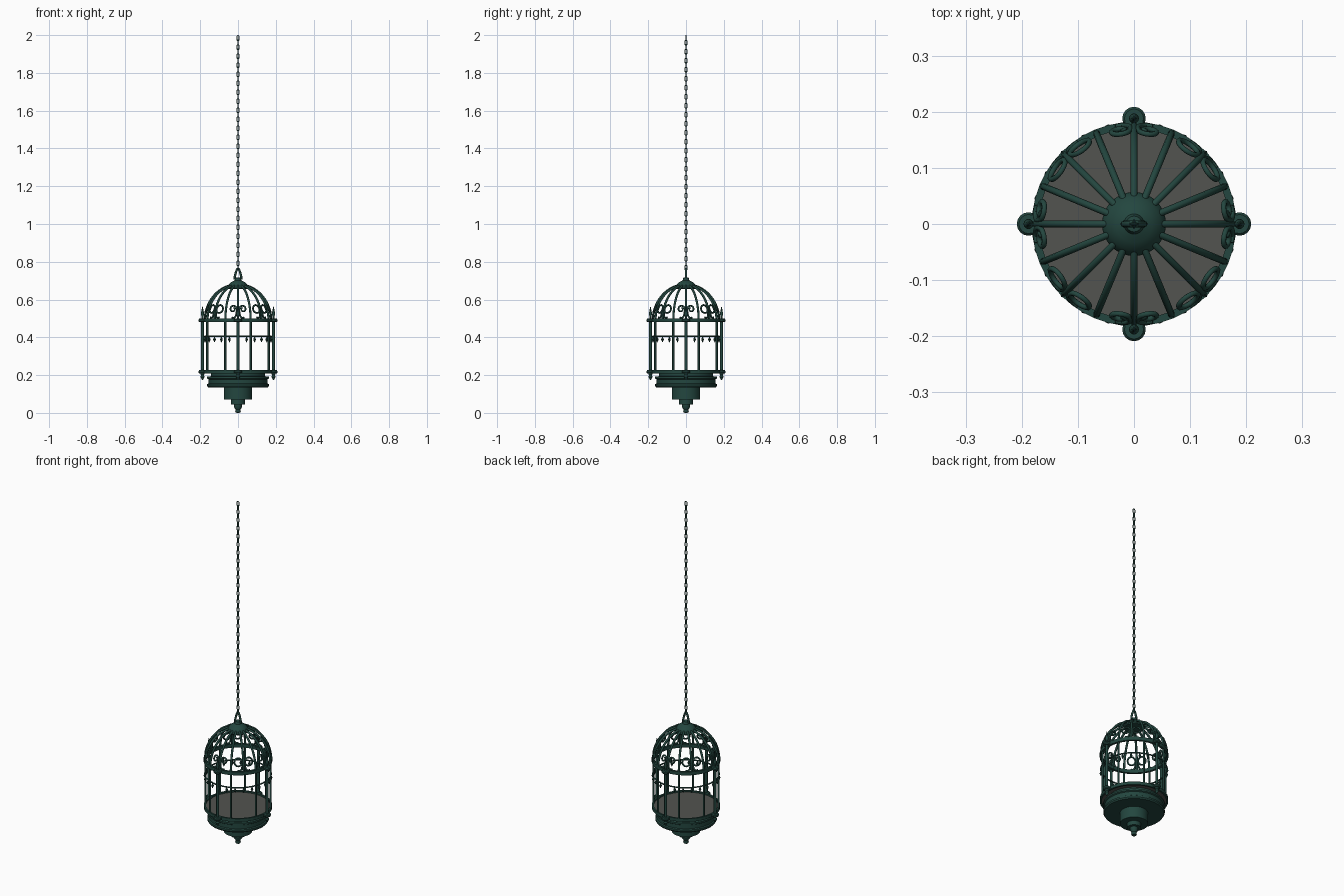
import bpy, bmesh, math
from math import sin, cos, pi, radians

if "Cube" in bpy.data.objects:
    bpy.data.objects.remove(bpy.data.objects["Cube"])


def material(name, rgb):
    m = bpy.data.materials.new(name)
    m.diffuse_color = (*rgb, 1)
    m.use_nodes = True
    m.node_tree.nodes["Principled BSDF"].inputs["Base Color"].default_value = m.diffuse_color
    return m


GREEN = material("dark green iron", (0.017, 0.062, 0.05))
GREY = material("grey floor", (0.085, 0.088, 0.08))


def finish(name, mesh, mat, angle=35):
    obj = bpy.data.objects.new(name, mesh)
    bpy.context.scene.collection.objects.link(obj)
    mesh.materials.clear()
    mesh.materials.append(mat)
    bpy.ops.object.select_all(action='DESELECT')
    obj.select_set(True)
    bpy.context.view_layer.objects.active = obj
    bpy.ops.object.shade_smooth_by_angle(angle=radians(angle))
    return obj


def lathe(name, profile, mat=GREEN, sides=32, places=((0, 0),), angle=35):
    """Turn an (r, z) profile around z, once at each (x, y) place."""
    bm = bmesh.new()
    for x, y in places:
        rings = []
        for r, z in profile:
            if r == 0:
                rings.append([bm.verts.new((x, y, z))] * sides)
            else:
                rings.append([bm.verts.new((x + r * cos(2 * pi * i / sides),
                                            y + r * sin(2 * pi * i / sides), z)) for i in range(sides)])
        for a, b in zip(rings, rings[1:]):
            for i in range(sides):
                j = (i + 1) % sides
                corners = list(dict.fromkeys((a[i], a[j], b[j], b[i])))
                if len(corners) > 2:
                    bm.faces.new(corners)
    bmesh.ops.recalc_face_normals(bm, faces=bm.faces)
    mesh = bpy.data.meshes.new(name)
    bm.to_mesh(mesh)
    bm.free()
    return finish(name, mesh, mat, angle)


def tubes(name, paths, radius, closed=False, mat=GREEN, res=2):
    """Round rods along lists of points, joined in one mesh."""
    cu = bpy.data.curves.new(name, 'CURVE')
    cu.dimensions = '3D'
    cu.bevel_depth = radius
    cu.bevel_resolution = res
    cu.use_fill_caps = True
    for pts in paths:
        s = cu.splines.new('POLY')
        s.points.add(len(pts) - 1)
        for p, q in zip(s.points, pts):
            p.co = (*q, 1)
        s.use_cyclic_u = closed
    tmp = bpy.data.objects.new(name + "_path", cu)
    bpy.context.scene.collection.objects.link(tmp)
    mesh = bpy.data.meshes.new_from_object(tmp.evaluated_get(bpy.context.evaluated_depsgraph_get()))
    bpy.data.objects.remove(tmp)
    return finish(name, mesh, mat, 50)


def polar(r, deg, z):
    return (r * cos(radians(deg)), r * sin(radians(deg)), z)


def ring_places(r, n, start=0):
    return [polar(r, start + 360 * i / n, 0)[:2] for i in range(n)]


def dome_r(z):
    return 0.175 * math.sqrt(max(0, 1 - ((z - 0.49) / 0.19) ** 2))


def band(name, r0, r1, z0, z1):
    lathe(name, [(r0, z0), (r1, z0), (r1, z1), (r0, z1), (r0, z0)], sides=48)


# Stepped base with turned drop finial
lathe("base_tray", [(0, 0.135), (0.158, 0.135), (0.163, 0.142), (0.163, 0.152), (0.157, 0.156),
                    (0.157, 0.178), (0.164, 0.182), (0.164, 0.192), (0.144, 0.194),
                    (0.144, 0.212), (0, 0.212)], sides=48)
lathe("base_drum", [(0, 0.07), (0.075, 0.07), (0.075, 0.136), (0, 0.136)])
lathe("base_step", [(0, 0.045), (0.037, 0.045), (0.037, 0.071), (0, 0.071)])
lathe("drop_finial", [(0, 0), (0.012, 0.001), (0.015, 0.008), (0.013, 0.018), (0.021, 0.03),
                      (0.021, 0.046), (0, 0.046)], sides=20)

# Floor and hoops
lathe("floor", [(0, 0.212), (0.174, 0.212), (0.174, 0.218), (0, 0.218)], GREY, 48)
band("lower_hoop", 0.171, 0.181, 0.208, 0.226)
band("upper_hoop", 0.169, 0.182, 0.48, 0.5)
tubes("thin_hoop", [[polar(0.176, i * 7.5, 0.405) for i in range(48)]], 0.004, True)

# Upright bars, skipping the diagonals
tubes("upright_bars", [[polar(0.176, a, 0.215), polar(0.176, a, 0.49)]
                       for a in (22.5 + 45 * i for i in range(8))], 0.0055)

# Dome ribs and top cap
arc = [(0.175 * cos(t), 0.49 + 0.19 * sin(t)) for t in (radians(80) * i / 14 for i in range(15))]
tubes("dome_ribs", [[polar(r, i * 22.5, z) for r, z in arc] for i in range(16)], 0.0062)
lathe("dome_cap", [(0, 0.655), (0.054, 0.655), (0.057, 0.66), (0.055, 0.67), (0.047, 0.683),
                   (0.033, 0.694), (0.018, 0.701), (0.014, 0.715), (0, 0.718)])

# Hanging diamond drops
lathe("diamond_drops", [(0, 0.372), (0.0075, 0.388), (0.003, 0.4), (0, 0.406)], sides=8,
      places=ring_places(0.176, 24))

# Four outer posts with collars, spear tips and bottom knobs
posts = ring_places(0.188, 4)
lathe("outer_posts", [(0, 0.2), (0.0075, 0.2), (0.0075, 0.5), (0, 0.5)], sides=12, places=posts)
for name, z in (("lower_collars", 0.208), ("upper_collars", 0.481)):
    lathe(name, [(0, z), (0.017, z), (0.021, z + 0.005), (0.021, z + 0.013),
                 (0.017, z + 0.018), (0, z + 0.018)], sides=16, places=posts)
lathe("post_spears", [(0.006, 0.498), (0.005, 0.51), (0.009, 0.524), (0.005, 0.545), (0, 0.568)],
      sides=10, places=posts)
lathe("post_knobs", [(0, 0.172), (0.005, 0.178), (0.011, 0.19), (0.008, 0.2), (0.012, 0.209)],
      sides=12, places=posts)


# Scrolls lying on the dome: mirrored pairs beside every second rib
def on_dome(deg, u, z):
    r = dome_r(z) + 0.002
    return polar(r, deg + math.degrees(u / 0.17), z)


horns, loops = [], []
for k in range(8):
    for s in (-1, 1):
        a = k * 45
        path = [(0.032, 0.505), (0.02, 0.503), (0.012, 0.511), (0.008, 0.525), (0.007, 0.538)]
        for i in range(19):   # spiral curling outwards
            t = pi - 2 * pi * 1.2 * i / 18
            rr = 0.0195 - 0.012 * i / 18
            path.append((0.0265 + rr * cos(t), 0.55 + rr * sin(t)))
        if k % 2 == 0:
            horns.append([on_dome(a, s * u, z) for u, z in path])
        else:
            horns.append([on_dome(a, s * u, z) for u, z in path[:5]])
            loops.append([on_dome(a, s * (0.0285 + 0.021 * cos(t)), 0.55 + 0.021 * sin(t))
                          for t in (2 * pi * i / 20 for i in range(20))])
tubes("dome_scrolls", horns, 0.0048)
tubes("dome_loops", loops, 0.0048, True)

# Shackle on the cap
tubes("shackle", [[(-0.018, 0, 0.705), (-0.017, 0, 0.722), (-0.011, 0, 0.745), (-0.005, 0, 0.762),
                   (0.005, 0, 0.762), (0.011, 0, 0.745), (0.017, 0, 0.722), (0.018, 0, 0.705)]], 0.006)

# Chain of alternating links
COUNT, LOW, HIGH, HALF = 52, 0.768, 1.984, 0.016
links = []
for k in range(COUNT):
    zc = LOW + (HIGH - LOW) * k / (COUNT - 1)
    pts = []
    for i in range(12):
        t = 2 * pi * (i + 0.5) / 12
        w = 0.0058 * cos(t)
        z = zc + 0.0058 * sin(t) + math.copysign(HALF - 0.0083, sin(t))
        pts.append((w, 0, z) if k % 2 else (0, w, z))
    links.append(pts)
tubes("chain", links, 0.0026, True, res=1)
